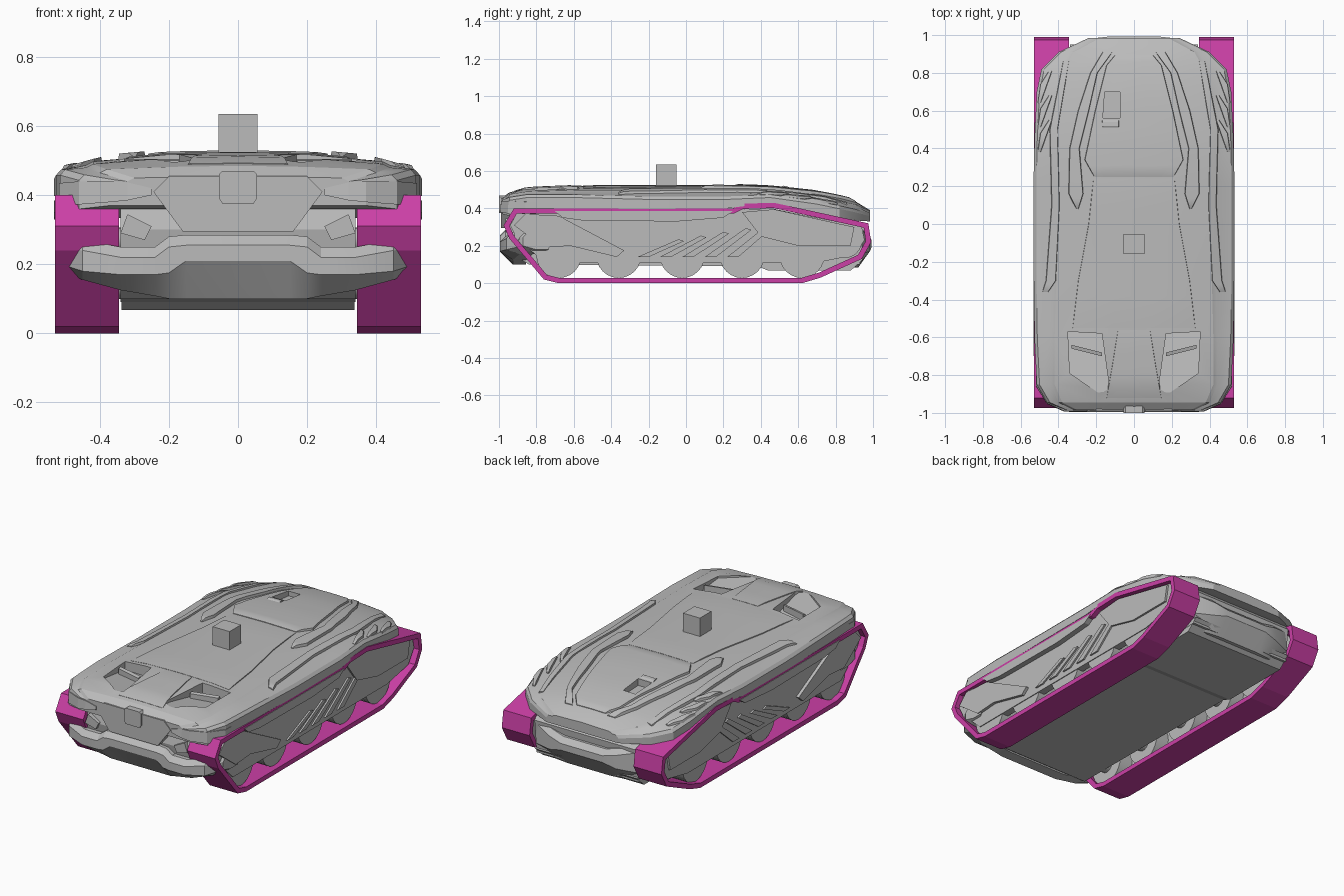
import bpy, bmesh, math
from mathutils import Vector

if "Cube" in bpy.data.objects:
    bpy.data.objects.remove(bpy.data.objects["Cube"])


def material(name, rgb):
    mat = bpy.data.materials.new(name)
    mat.use_nodes = True
    mat.diffuse_color = (*rgb, 1)
    mat.node_tree.nodes["Principled BSDF"].inputs["Base Color"].default_value = (*rgb, 1)
    return mat


GREY = material("armour grey", (0.5, 0.5, 0.5))
MAGENTA = material("track magenta", (0.6, 0.05, 0.38))


def finish(name, bm, mat, mirror=False, smooth=None):
    bmesh.ops.recalc_face_normals(bm, faces=bm.faces)
    mesh = bpy.data.meshes.new(name)
    bm.to_mesh(mesh)
    bm.free()
    mesh.materials.append(mat)
    obj = bpy.data.objects.new(name, mesh)
    bpy.context.collection.objects.link(obj)
    if mirror:
        obj.modifiers.new("mirror", "MIRROR").use_mirror_merge = False
    if smooth:
        bpy.ops.object.select_all(action="DESELECT")
        obj.select_set(True)
        bpy.context.view_layer.objects.active = obj
        bpy.ops.object.shade_smooth_by_angle(angle=math.radians(smooth))
    return obj


def loft(name, sections, mat=GREY, mirror=False, smooth=None, ring=False):
    """Skin a row of equal loops; cap the ends, or join them into a ring."""
    bm = bmesh.new()
    loops = [[bm.verts.new(p) for p in s] for s in sections]
    pairs = list(zip(loops, loops[1:]))
    if ring:
        pairs.append((loops[-1], loops[0]))
    else:
        bm.faces.new(loops[0])
        bm.faces.new(loops[-1])
    for a, b in pairs:
        for i in range(len(a)):
            j = (i + 1) % len(a)
            bm.faces.new((a[i], a[j], b[j], b[i]))
    return finish(name, bm, mat, mirror, smooth)


def side_plate(name, outline, x0, x1, mirror=True, smooth=None):
    """Extrude a (y, z) outline across x."""
    return loft(name, [[(x, y, z) for y, z in outline] for x in (x0, x1)],
                mirror=mirror, smooth=smooth)


def lerp_table(rows, t):
    """Interpolate the rows of a table keyed by its first column."""
    t = min(max(t, rows[0][0]), rows[-1][0])
    for a, b in zip(rows, rows[1:]):
        if t <= b[0]:
            f = (t - a[0]) / (b[0] - a[0])
            return [u + (v - u) * f for u, v in zip(a, b)]


# Upper shell: y, edge x, shoulder x, roof z, shoulder z, edge z, lower z
SHELL = [
    (-.985, .37, .30, .455, .45, .44, .37),
    (-.945, .46, .38, .485, .475, .455, .36),
    (-.85, .515, .42, .51, .49, .47, .37),
    (-.6, .527, .42, .52, .497, .47, .397),
    (-.2, .532, .41, .52, .497, .46, .397),
    (.22, .532, .40, .52, .50, .46, .40),
    (.45, .527, .41, .512, .495, .47, .43),
    (.7, .515, .40, .485, .46, .435, .38),
    (.82, .49, .37, .46, .44, .41, .35),
    (.91, .40, .32, .435, .42, .39, .335),
    (.985, .24, .18, .39, .385, .37, .33),
]


def roof(x, y):
    _, xe, xs, zr, zs, ze, _ = lerp_table(SHELL, y)
    return lerp_table([(0, zr), (xs / 2, zr - .003), (xs, zs), (xe, ze)], abs(x))[1]


def shell_section(row):
    y, xe, xs, zr, zs, ze, zl = row
    half = [(xs / 2, zr - .003), (xs, zs), (xs + .02, zs - .01),
            (xe - .015, ze + .004), (xe, ze - .012), (xe, zl)]
    return ([(0, y, zr)] + [(x, y, z) for x, z in half]
            + [(-x, y, z) for x, z in reversed(half)])


shell = loft("upper_shell", [shell_section(r) for r in SHELL], smooth=20)


def roof_panel(name, rows, height, mirror=False, columns=6):
    """Raised panel that follows the roof; rows are (y, x0, x1)."""
    sections = []
    steps = 3 * (len(rows) - 1)
    for k in range(steps + 1):
        i = min(k // 3, len(rows) - 2)
        f = (k - 3 * i) / 3
        y, x0, x1 = [a + (b - a) * f for a, b in zip(rows[i], rows[i + 1])]
        xs = [x0 + (x1 - x0) * c / columns for c in range(columns + 1)]
        ins = [x + (.006 if c == 0 else -.006 if c == columns else 0) for c, x in enumerate(xs)]
        rise = height * (.3 if k in (0, steps) else 1)
        sections.append([(x, y, roof(x, y) + rise) for x in ins]
                        + [(x, y, roof(x, y) - .02) for x in reversed(xs)])
    return loft(name, sections, mirror=mirror, smooth=25)


def centred(rows):
    return [(y, -x, x) for y, x in rows]


# Roof panels
roof_panel("centre_deck", centred([(-.55, .33), (-.3, .30), (0, .245), (.24, .22)]), .005)
canopy = roof_panel("canopy", centred([(.25, .215), (.34, .265), (.6, .21), (.84, .15), (.9, .1)]), .012)
roof_panel("hood_panel", centred([(-.56, .09), (-.75, .12), (-.92, .15)]), .005)
roof_panel("canopy_rail", [(.08, .29, .31), (.16, .265, .35), (.4, .285, .345),
                           (.6, .235, .30), (.8, .19, .235), (.91, .11, .17)], .016, True, 2)
roof_panel("shoulder_strip", [(-.36, .45, .49), (-.3, .41, .47), (.1, .39, .44),
                              (.5, .40, .45), (.86, .34, .38)], .01, True, 2)
for i in range(3):
    y = .38 + .13 * i
    roof_panel(f"fender_slat_{i + 1}", [(y, .49, .515), (y + .1, .455, .50),
                                        (y + .17, .43, .455)], .012, True, 2)


# Recesses cut into the roof
def cutter(name, plan, mirror=False):
    """Prism from (x, y, floor z) points upward."""
    obj = loft(name, [plan, [(x, y, .6) for x, y, _ in plan]], mirror=mirror)
    obj.hide_render = True
    obj.display_type = "WIRE"
    return obj


def cut(target, tool):
    mod = target.modifiers.new("recess", "BOOLEAN")
    mod.object = tool
    mod.operation = "DIFFERENCE"
    mod.solver = "EXACT"


intake = cutter("intake_cutter", [(.17, -.58, .455), (.35, -.57, .455), (.34, -.79, .487),
                                  (.18, -.9, .497), (.13, -.87, .497)], True)
hatch = cutter("hatch_cutter", [(-.165, .56, .47), (-.075, .56, .47),
                                (-.075, .7, .465), (-.155, .7, .465)])
cut(shell, intake)
cut(shell, hatch)
cut(canopy, hatch)
roof_panel("hatch_lid", [(.5, -.17, -.075), (.56, -.175, -.075)], .018)
loft("intake_vane", [[(x, y, .46), (x, y + .02, .46), (x, y + .02, .505), (x, y, .50)]
                     for x, y in ((.17, -.7), (.33, -.66))], mirror=True)

# Lower hull and belly pan
side_plate("lower_hull", [(-.93, .38), (-.95, .3), (-.92, .15), (-.84, .1), (.42, .09),
                          (.93, .1), (.95, .3), (.9, .36)], -.34, .34, False)
side_plate("belly_pan", [(.36, .1), (.44, .067), (.88, .067), (.95, .13)], -.338, .338, False)

# Front and rear bumpers, skinned from the middle outward
FRONT = [(0, -.985), (.37, -.985), (.46, -.945), (.52, -.85)]
REAR = [(0, .985), (.2, .98), (.34, .93)]


def bumper(name, edge, rows):
    side = 1 if edge is REAR else -1
    full = [(-r[0], *r[1:]) for r in reversed(rows)] + rows
    sections = []
    for x, top, mid, low in full:
        y = lerp_table(edge, abs(x))[1] + side * .01
        sections.append([(x, y - side * d, z) for d, z in
                         ((.14, top), (.03, top), (0, top - .03), (0, mid), (.07, low), (.14, low))])
    loft(name, sections, smooth=20)


bumper("front_bumper", FRONT, [(.15, .285, .21, .1), (.2, .28, .175, .1), (.24, .25, .17, .108),
                               (.34, .25, .17, .125), (.45, .27, .18, .155), (.512, .275, .2, .18)])
bumper("rear_bumper", REAR, [(.14, .26, .19, .085), (.22, .28, .17, .085), (.335, .31, .16, .1)])


# Nose details
def front_plate(name, outline, depth, y, mirror=False):
    return loft(name, [[(x, y + d, z) for x, z in outline] for d in (0, depth)], mirror=mirror)


front_plate("nose", [(-.2, .455), (-.245, .41), (-.16, .295), (.16, .295), (.245, .41), (.2, .455)],
            .1, -.99)
badge = front_plate("nose_plate", [(-.045, .375), (.045, .375), (.055, .39), (.055, .46),
                                   (.045, .47), (-.045, .47), (-.055, .46), (-.055, .39)], .04, -1)
front_plate("fog_lamp", [(.25, .31), (.32, .345), (.34, .29), (.27, .27)], .06, -.965, True)
blade = []
for x, low, high in ((.25, .40, .42), (.32, .385, .437), (.37, .38, .44), (.46, .373, .44), (.518, .37, .435)):
    y = lerp_table(FRONT, x)[1]
    blade.append([(x, y - .008, low), (x, y - .004, high), (x, y + .05, high), (x, y + .05, low)])
loft("headlight_blade", blade, mirror=True)

# Tracks: a closed band with even thickness
path = [Vector(p) for p in (
    (-.975, .31), (-.945, .24), (-.76, .02), (-.68, 0), (.62, 0), (.72, .03), (.94, .13),
    (.99, .22), (.975, .32), (.47, .43), (.3, .425), (.25, .40), (-.92, .40))]
band = []
for i, p in enumerate(path):
    a = (p - path[i - 1]).normalized()
    b = (path[(i + 1) % len(path)] - p).normalized()
    na, nb = Vector((-a.y, a.x)), Vector((-b.y, b.x))
    q = p + (na + nb) * (.028 / (1 + na.dot(nb)))
    band.append([(.345, *p), (.53, *p), (.53, *q), (.345, *q)])
loft("track", band, MAGENTA, mirror=True, ring=True)


# Road wheels, idler and sprocket
def wheel(name, y, z, radius):
    ring = [(y + radius * math.cos(t * math.tau / 24), z + radius * math.sin(t * math.tau / 24))
            for t in range(24)]
    side_plate(name, ring, .37, .495, smooth=30)
    hub = [(y + (u - y) * .4, z + (v - z) * .4) for u, v in ring]
    side_plate(name + "_hub", hub, .34, .37, smooth=30)


for i, y in enumerate((-.68, -.36, -.02, .3, .62)):
    wheel(f"road_wheel_{i + 1}", y, .148, .12)
wheel("idler", -.83, .27, .09)
wheel("sprocket", .85, .225, .09)

# Side skirt with raised armour blades
side_plate("skirt", [(-.94, .31), (-.91, .25), (-.76, .11), (.7, .11), (.9, .15), (.955, .23),
                     (.94, .3), (.46, .40), (.3, .395), (.25, .38), (-.9, .38)], .455, .5)
side_plate("skirt_sill", [(-.66, .35), (-.55, .335), (-.05, .33), (.2, .35), (.25, .385), (-.7, .385)],
           .49, .533)
side_plate("front_guard", [(-.92, .31), (-.86, .37), (-.68, .36), (-.33, .175), (-.37, .14),
                           (-.62, .2), (-.76, .19)], .49, .518)
side_plate("rear_guard", [(.3, .38), (.47, .395), (.9, .3), (.88, .2), (.6, .2), (.4, .25)], .49, .512)
for i in range(5):
    y = -.26 + .12 * i
    side_plate(f"skirt_blade_{i + 1}", [(y, .14), (y + .06, .14), (y + .25, .225 + .02 * i),
                                        (y + .22, .235 + .02 * i)], .49, .51)

# Block floating on the roof
side_plate("roof_block", [(-.16, .52), (-.052, .52), (-.052, .635), (-.16, .635)], -.056, .056, False)
